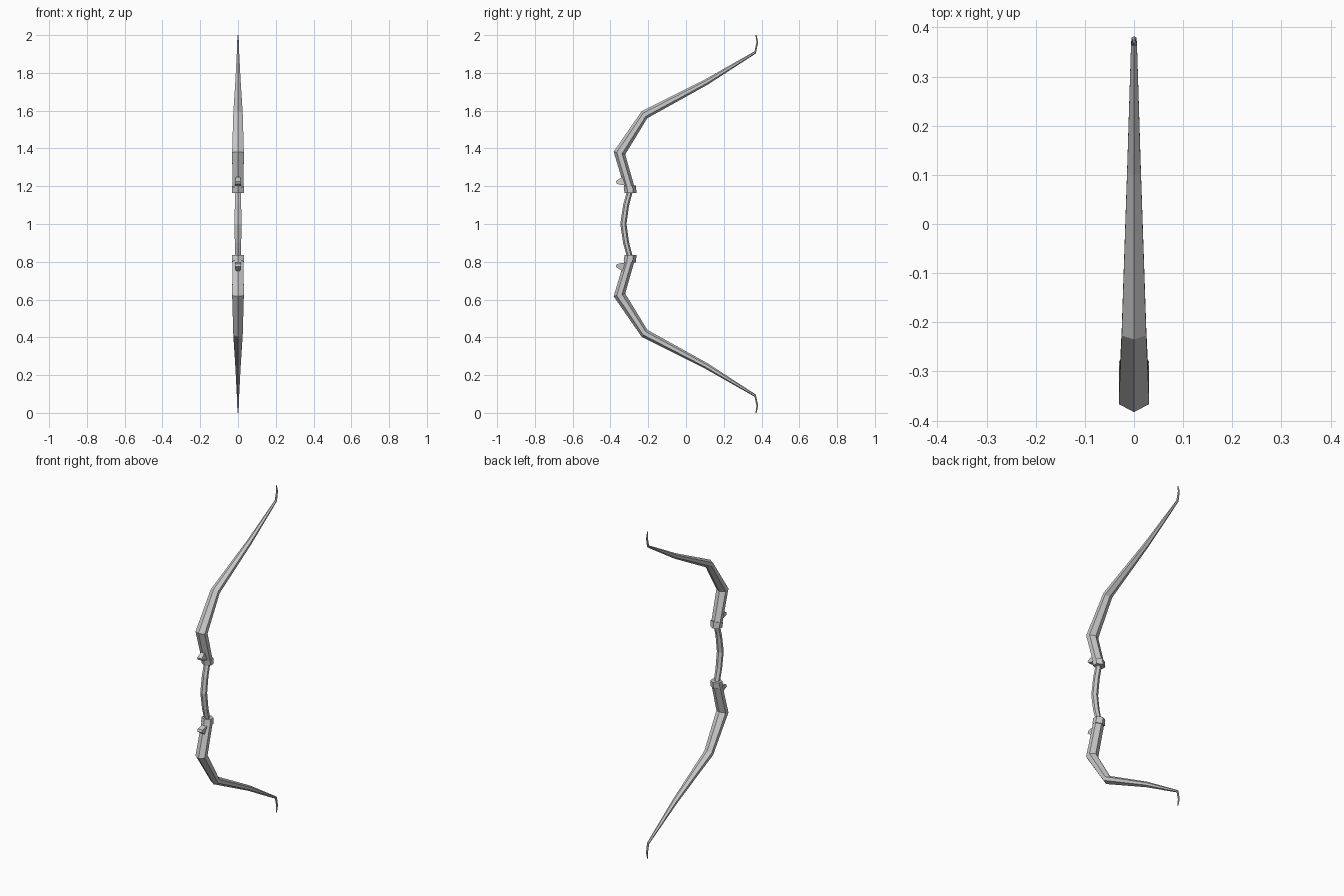
import bpy, bmesh

if "Cube" in bpy.data.objects:
    bpy.data.objects.remove(bpy.data.objects["Cube"])

MID = 1.0  # height of the bow's plane of symmetry


def loft(name, stations, mirror=True):
    """Hexagonal sweep; station = front (y, z), back (y, z), half width."""
    bm = bmesh.new()
    rings = []
    for fy, fz, by, bz, w in stations:
        ring = []
        for x, t in ((0, 0), (w, .27), (w, .73), (0, 1), (-w, .73), (-w, .27)):
            ring.append(bm.verts.new((x, fy + (by - fy) * t, fz + (bz - fz) * t - MID)))
        rings.append(ring)
    for a, b in zip(rings, rings[1:]):
        for i in range(6):
            j = (i + 1) % 6
            bm.faces.new((a[i], a[j], b[j], b[i]))
    bm.faces.new(rings[0][::-1])
    bm.faces.new(rings[-1])
    return finish(name, bm, mirror)


def finish(name, bm, mirror=True):
    bmesh.ops.recalc_face_normals(bm, faces=bm.faces)
    me = bpy.data.meshes.new(name)
    bm.to_mesh(me)
    bm.free()
    ob = bpy.data.objects.new(name, me)
    ob.location.z = MID
    bpy.context.collection.objects.link(ob)
    if mirror:
        m = ob.modifiers.new("Mirror", 'MIRROR')
        m.use_axis = (False, False, True)
        m.use_mirror_merge = False
    return ob


# Recurved limbs, from the collar to the hooked tip
loft("limb", [
    (-.322, 1.18, -.268, 1.18, .029),
    (-.383, 1.383, -.322, 1.368, .031),
    (-.235, 1.597, -.205, 1.56, .025),
    (.100, 1.765, .115, 1.738, .014),
    (.363, 1.914, .370, 1.903, .006),
    (.373, 1.962, .382, 1.962, .005),
    (.368, 2.0, .374, 2.0, .002),
])

# Collars where the limbs meet the grip
loft("collar", [
    (-.325, 1.165, -.262, 1.165, .031),
    (-.330, 1.192, -.266, 1.205, .031),
])

# Curved grip
half = [(-.348, 1.0, -.315, 1.0, .018),
        (-.333, 1.10, -.302, 1.095, .017),
        (-.311, 1.18, -.280, 1.18, .016)]
lower = [(fy, 2 - fz, by, 2 - bz, w) for fy, fz, by, bz, w in half[:0:-1]]
loft("grip", lower + half, mirror=False)

# Small pointed rests on the front of each limb
bm = bmesh.new()
profile = [(-.335, 1.252, .010), (-.372, 1.226, .016),
           (-.366, 1.212, .016), (-.318, 1.203, .016)]
sides = [[bm.verts.new((s * w, y, z - MID)) for y, z, w in profile] for s in (-1, 1)]
bm.faces.new(sides[0])
bm.faces.new(sides[1][::-1])
for i in range(4):
    j = (i + 1) % 4
    bm.faces.new((sides[0][i], sides[0][j], sides[1][j], sides[1][i]))
finish("front_spur", bm)
